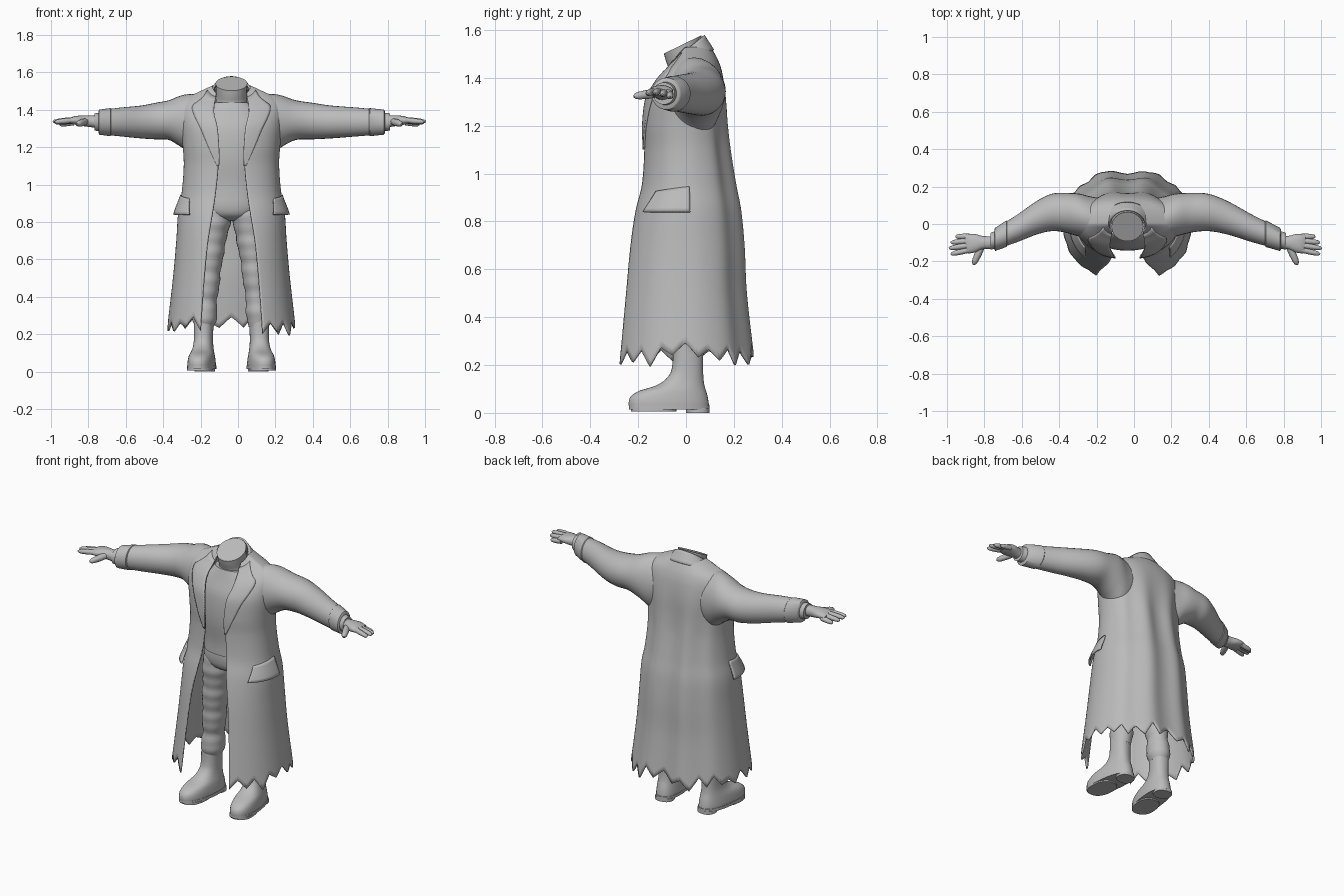
import bpy, bmesh, math, random
from mathutils import Vector

random.seed(4)
cube = bpy.data.objects.get("Cube")
if cube:
    bpy.data.objects.remove(cube)

MID = -0.035   # body centre line
P = 0.9        # squareness of the cross-sections

grey = bpy.data.materials.new("plain grey")
grey.use_nodes = True
grey.diffuse_color = (0.5, 0.5, 0.5, 1)
grey.node_tree.nodes["Principled BSDF"].inputs["Base Color"].default_value = (0.5, 0.5, 0.5, 1)


def spow(v, p=P):
    return math.copysign(abs(v) ** p, v)


def blend(keys, k):
    """Smoothly interpolate rows of keys by their ascending first value."""
    k = min(max(k, keys[0][0]), keys[-1][0])
    i = next(j for j in range(len(keys) - 1) if k <= keys[j + 1][0])
    a, b = keys[i], keys[i + 1]
    prev, nxt = keys[max(i - 1, 0)], keys[min(i + 2, len(keys) - 1)]
    h = b[0] - a[0]
    t = (k - a[0]) / h
    out = []
    for j in range(1, len(a)):
        m0 = (b[j] - prev[j]) / (b[0] - prev[0]) * h
        m1 = (nxt[j] - a[j]) / (nxt[0] - a[0]) * h
        d = b[j] - a[j]
        out.append(a[j] + t * (m0 + t * (3 * d - 2 * m0 - m1 + t * (m0 + m1 - 2 * d))))
    return out


def samples(keys, n):
    a, b = keys[0][0], keys[-1][0]
    return [[k] + blend(keys, k) for k in (a + (b - a) * i / n for i in range(n + 1))]


def finish(name, bm, angle=40):
    bmesh.ops.recalc_face_normals(bm, faces=bm.faces)
    mesh = bpy.data.meshes.new(name)
    bm.to_mesh(mesh)
    bm.free()
    mesh.materials.append(grey)
    ob = bpy.data.objects.new(name, mesh)
    bpy.context.collection.objects.link(ob)
    bpy.ops.object.select_all(action='DESELECT')
    ob.select_set(True)
    bpy.context.view_layer.objects.active = ob
    bpy.ops.object.shade_smooth_by_angle(angle=math.radians(angle))
    return ob


def skin(name, rings, closed=True):
    """Join rows of points; closed rows also get end caps."""
    bm = bmesh.new()
    rows = [[bm.verts.new(p) for p in r] for r in rings]
    n = len(rows[0])
    for a, b in zip(rows, rows[1:]):
        for i in range(n if closed else n - 1):
            j = (i + 1) % n
            bm.faces.new((a[i], a[j], b[j], b[i]))
    if closed:
        bm.faces.new(rows[0])
        bm.faces.new(rows[-1])
    return finish(name, bm)


def sheet(name, fn, nu, nv, thick):
    ob = skin(name, [[fn(i / nu, j / nv) for i in range(nu + 1)] for j in range(nv + 1)], False)
    mod = ob.modifiers.new("thickness", 'SOLIDIFY')
    mod.thickness, mod.offset = thick, 0
    return ob


def oval(c, a, b, n=28, p=1):
    """Ring around c with half axes a and b."""
    c, a, b = Vector(c), Vector(a), Vector(b)
    return [c + a * spow(math.cos(t), p) + b * spow(math.sin(t), p)
            for t in (2 * math.pi * i / n for i in range(n))]


def tube(name, start, end, r):
    """Tapered round-ended rod for fingers."""
    start, end = Vector(start), Vector(end)
    d = end - start
    side = d.cross(Vector((0, 0, 1))).normalized()
    up = side.cross(d).normalized()
    prof = ((0, 1), (0.4, 1.05), (0.75, 0.92), (0.92, 0.7), (1, 0.25))
    skin(name, [oval(start + d * t, side * r * k, up * r * k, 10) for t, k in prof])


# Coat body: height, half width, front depth, back depth, opening half width
COAT = [(0.18, 0.345, 0.305, 0.288, 0.168), (0.5, 0.308, 0.27, 0.25, 0.145),
        (0.7, 0.29, 0.245, 0.24, 0.125), (0.85, 0.28, 0.215, 0.225, 0.1),
        (0.95, 0.262, 0.187, 0.205, 0.085), (1.1, 0.25, 0.174, 0.18, 0.07),
        (1.2, 0.255, 0.176, 0.17, 0.07), (1.32, 0.268, 0.162, 0.163, 0.08),
        (1.41, 0.265, 0.128, 0.15, 0.095), (1.46, 0.235, 0.1, 0.135, 0.095),
        (1.495, 0.165, 0.075, 0.118, 0.09), (1.525, 0.1, 0.055, 0.1, 0.08)]


def coat_angle(u, z):
    return math.asin(min(1, (u / blend(COAT, z)[0]) ** (1 / P)))


def coat_point(th, z, off=0, s=1):
    w, df, db, _ = blend(COAT, z)
    c = math.cos(th)
    fold = 0.011 * max(0, -c) * math.cos(9 * th) * min(1, max(0, (1.45 - z) * 3))
    depth = (df if c > 0 else db) + off + fold
    drop = 0.06 * max(0, c) * min(1, max(0, (z - 1.3) * 5))   # neckline falls to the front
    return Vector((MID + s * (w + off) * spow(math.sin(th)), -depth * spow(c), z - drop))


TEETH = 34
hem = [random.uniform(0.19, 0.245) if i % 2 == 0 else random.uniform(0.255, 0.3)
       for i in range(TEETH + 1)]


def coat_body(u, v):
    k = min(int(u * TEETH), TEETH - 1)
    f = u * TEETH - k
    low = hem[k] * (1 - f) + hem[k + 1] * f
    z = 1.525 - (1.525 - low) * v ** 1.5
    th0 = coat_angle(blend(COAT, z)[3], z)
    return coat_point(th0 + (2 * math.pi - 2 * th0) * u, z)


sheet("coat_body", coat_body, TEETH * 4, 60, 0.01)


# Folded collar around the back of the neck
def collar(u, v):
    th = math.radians(62 + 236 * u)
    back = (1 - math.cos(th)) / 2
    r = 0.086 + 0.042 * v
    z = 1.432 + 0.145 * back - v * (0.022 + 0.04 * back)
    return Vector((MID + 1.1 * r * math.sin(th), -0.008 - 0.95 * r * math.cos(th), z))


sheet("collar", collar, 40, 5, 0.01)

# Shirt with neck stump
SHIRT = [(0.93, 0.165, 0.128, 0.13), (1.0, 0.165, 0.128, 0.13), (1.15, 0.185, 0.142, 0.13),
         (1.3, 0.195, 0.132, 0.13), (1.38, 0.17, 0.102, 0.115), (1.44, 0.1, 0.08, 0.09)]
skin("shirt", [oval((MID, (b - f) / 2, z), (w, 0, 0), (0, (f + b) / 2, 0), 40, 0.85)
               for z, w, f, b in samples(SHIRT, 20)])
NECK = [(1.38, 0.0, 0.1, 0.0), (1.45, 0.005, 0.083, 0.02), (1.5, -0.008, 0.082, 0.032),
        (1.54, -0.014, 0.085, 0.038)]
skin("neck", [oval((MID, y, z), (r, 0, 0), (0, r * 0.92, tilt), 32)
              for z, y, r, tilt in samples(NECK, 8)])

# Trouser seat
HIPS = [(0.805, 0.05, 0.05), (0.83, 0.13, 0.1), (0.88, 0.172, 0.12), (0.97, 0.16, 0.12)]
skin("trouser_seat", [oval((MID, 0, z), (w, 0, 0), (0, d, 0), 36, 0.9)
                      for z, w, d in samples(HIPS, 12)])

ARM = [(0.1, 0.02, 1.32, 0.11, 0.14), (0.2, 0.03, 1.315, 0.118, 0.17),
       (0.26, 0.048, 1.337, 0.115, 0.142), (0.34, 0.06, 1.345, 0.106, 0.107),
       (0.43, 0.062, 1.34, 0.1, 0.098), (0.53, 0.035, 1.335, 0.09, 0.088),
       (0.67, -0.025, 1.335, 0.073, 0.077), (0.77, -0.063, 1.334, 0.062, 0.068)]
LEG = [(0.24, 0.145, 0.012, 0.052), (0.29, 0.143, 0.012, 0.064), (0.38, 0.137, 0.01, 0.06),
       (0.45, 0.13, 0.005, 0.063), (0.6, 0.118, 0.0, 0.071), (0.75, 0.1, 0.0, 0.083),
       (0.82, 0.092, 0.0, 0.09), (0.9, 0.085, 0.0, 0.085)]
BOOT = [(0.015, -0.236, 0.096, 0.07), (0.04, -0.24, 0.095, 0.071), (0.07, -0.23, 0.09, 0.068),
        (0.095, -0.19, 0.083, 0.063), (0.11, -0.135, 0.078, 0.058), (0.14, -0.085, 0.073, 0.052),
        (0.18, -0.06, 0.071, 0.05), (0.29, -0.052, 0.071, 0.052)]
FINGERS = (("little_finger", 0.034, 0.16, -0.006), ("ring_finger", 0.01, 0.185, 0.004),
           ("middle_finger", -0.014, 0.195, 0.01), ("index_finger", -0.038, 0.185, 0.008))

for side, s in (("left", 1), ("right", -1)):
    def out(u):  # the right forearm is shorter
        return MID + s * (u if s > 0 or u < 0.3 else 0.3 + (u - 0.3) * 0.79)

    def arm_ring(u, y, z, ry, rz):
        return oval((out(u), y, z), (0, ry, 0), (0, 0, rz))

    # Sleeve, turned cuff and inner cuff
    skin(side + "_sleeve", [arm_ring(*k) for k in samples(ARM, 30)])
    skin(side + "_cuff", [arm_ring(*k) for k in (
        (0.735, -0.05, 1.334, 0.066, 0.07), (0.74, -0.052, 1.334, 0.071, 0.075),
        (0.815, -0.082, 1.334, 0.062, 0.067), (0.82, -0.083, 1.334, 0.055, 0.059))])
    skin(side + "_inner_cuff", [arm_ring(*k) for k in (
        (0.8, -0.08, 1.335, 0.048, 0.05), (0.848, -0.093, 1.335, 0.045, 0.046))])

    # Hand, palm down
    wx = 0.81 if s > 0 else -0.795

    def at(x, y, z):
        return (wx + s * x, -0.1 + y, 1.337 + z)

    palm = [(-0.03, 0, 0, 0.034, 0.032), (0.015, 0, 0.003, 0.036, 0.03),
            (0.055, -0.003, 0.006, 0.049, 0.026), (0.09, -0.006, 0.006, 0.051, 0.02),
            (0.108, -0.006, 0.004, 0.047, 0.012)]
    skin(side + "_palm", [oval(at(*k[:3]), (0, k[3], 0), (0, 0, k[4]), 20, 0.9)
                          for k in samples(palm, 10)])
    for name, y, reach, z in FINGERS:
        tube(side + "_" + name, at(0.085, y, z), at(reach, y * 1.3 - 0.012, z - 0.01), 0.0145)
    tube(side + "_thumb", at(0.02, -0.02, 0), at(0.064, -0.118, -0.014), 0.0185)

    # Lapel lying on the coat front
    def lapel(u, v):
        z = 1.515 - 0.415 * v
        edge = blend([(1.1, 0.075), (1.24, 0.135), (1.4, 0.196), (1.45, 0.2),
                      (1.48, 0.165), (1.515, 0.12)], z)[0]
        inner = blend(COAT, z)[3] - 0.006
        return coat_point(coat_angle(inner + (edge - inner) * u, z), z, 0.008, s)

    sheet(side + "_lapel", lapel, 8, 28, 0.008)

    # Pocket flap flaring away from the coat
    def flap(u, v):
        z = 0.925 - 0.085 * v + 0.02 * u * (1 - v)
        a = math.radians(54 - 9 * v)
        return coat_point(a + (math.radians(93) - a) * u, z, 0.006 + 0.02 * v, s)

    sheet(side + "_pocket_flap", flap, 16, 6, 0.01)

    # Trouser leg with soft creases
    def crease(z):
        return 0.004 * math.sin(z * 62) * math.sin(z * 23 + s)

    skin(side + "_trouser_leg",
         [oval((MID + s * u, y, z), (r + crease(z), 0, 0), (0, r * 1.15 + crease(z), 0))
          for z, u, y, r in samples(LEG, 44)])

    # Boot, sole and heel, toes turned slightly outward
    def boot_ring(z, front, back, w, grow=0):
        turn = 0.13
        c, h = (front + back) / 2, (back - front) / 2 + grow
        w += grow
        return oval((MID + s * (0.15 - turn * c), c, z), (w, s * turn * w, 0),
                    (-s * turn * h, h, 0), 32, 0.85)

    skin(side + "_boot", [boot_ring(*k) for k in samples(BOOT, 28)])
    skin(side + "_boot_sole", [boot_ring(z, -0.236, 0.096, 0.07, 0.003) for z in (0.014, 0.032)])
    skin(side + "_boot_tread", [boot_ring(z, -0.23, -0.04, 0.068) for z in (0.006, 0.02)])
    skin(side + "_boot_heel", [boot_ring(z, 0.0, 0.098, 0.054) for z in (0, 0.02)])
